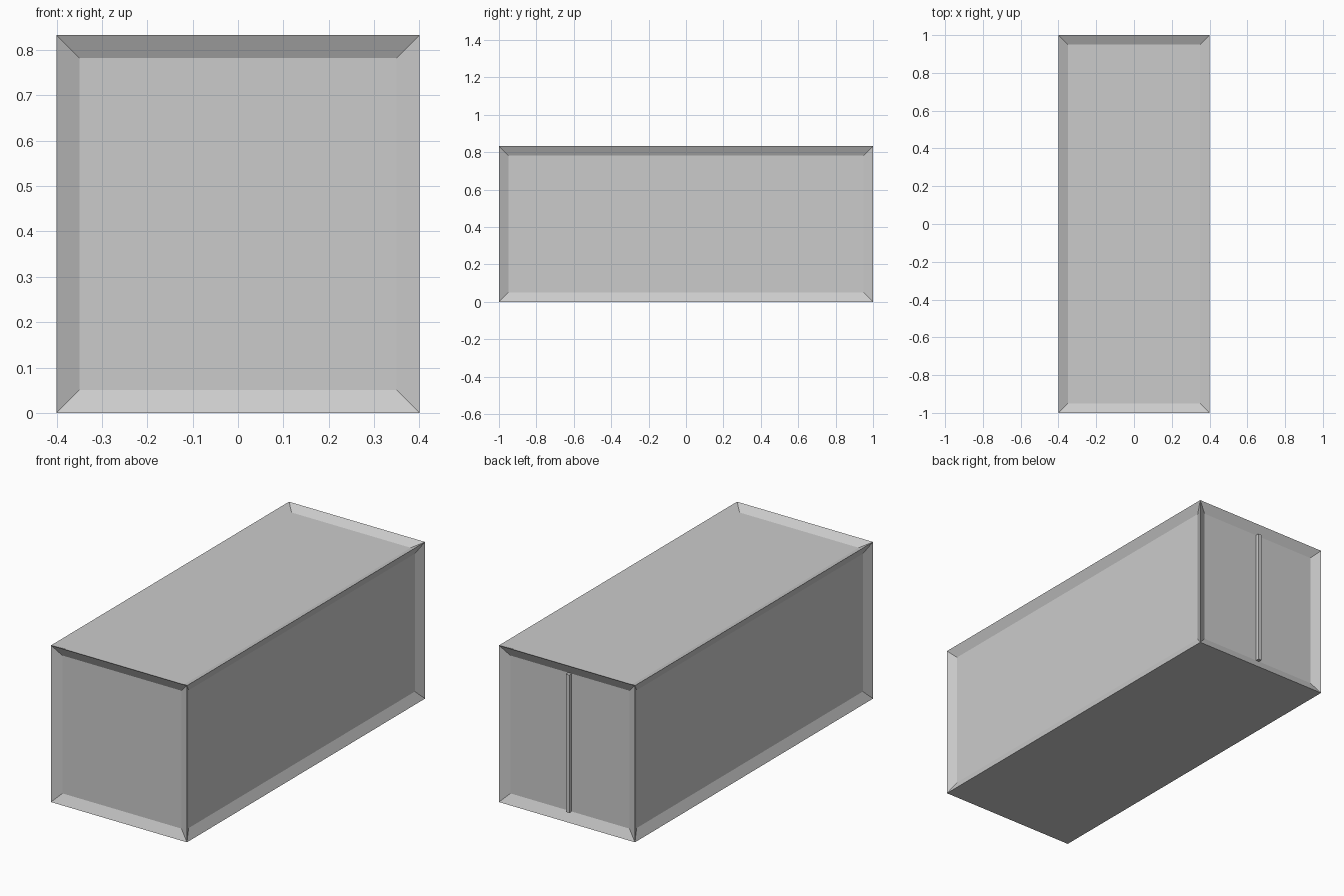
import bpy
import bmesh
from mathutils import Vector

default = bpy.data.objects.get("Cube")
if default:
    bpy.data.objects.remove(default, do_unlink=True)

WIDTH, LENGTH, HEIGHT = 0.8, 2.0, 0.833
FRAME, RECESS = 0.05, 0.025

grey = bpy.data.materials.new("plain_grey")
grey.use_nodes = True
colour = (0.6, 0.6, 0.6, 1)
grey.diffuse_color = colour
grey.node_tree.nodes["Principled BSDF"].inputs["Base Color"].default_value = colour


def box(name, size, centre, recessed=False):
    bm = bmesh.new()
    bmesh.ops.create_cube(bm, size=1)
    bmesh.ops.scale(bm, vec=Vector(size), verts=bm.verts)
    bmesh.ops.translate(bm, vec=Vector(centre), verts=bm.verts)
    bm.normal_update()
    if recessed:
        # Sunken panels on every side but the floor
        sides = [f for f in bm.faces if f.normal.z > -0.5]
        bmesh.ops.inset_individual(bm, faces=sides, thickness=FRAME, depth=-RECESS,
                                   use_even_offset=True)
    mesh = bpy.data.meshes.new(name)
    bm.to_mesh(mesh)
    bm.free()
    mesh.materials.append(grey)
    obj = bpy.data.objects.new(name, mesh)
    bpy.context.collection.objects.link(obj)
    return obj


# Container body with its raised frame
box("container_body", (WIDTH, LENGTH, HEIGHT), (0, 0, HEIGHT / 2), recessed=True)

# Upright bar between the two rear doors
bar_depth = RECESS - 0.005
box("rear_door_bar", (0.02, bar_depth, HEIGHT - 2 * FRAME),
    (0, LENGTH / 2 - RECESS + bar_depth / 2, HEIGHT / 2))
